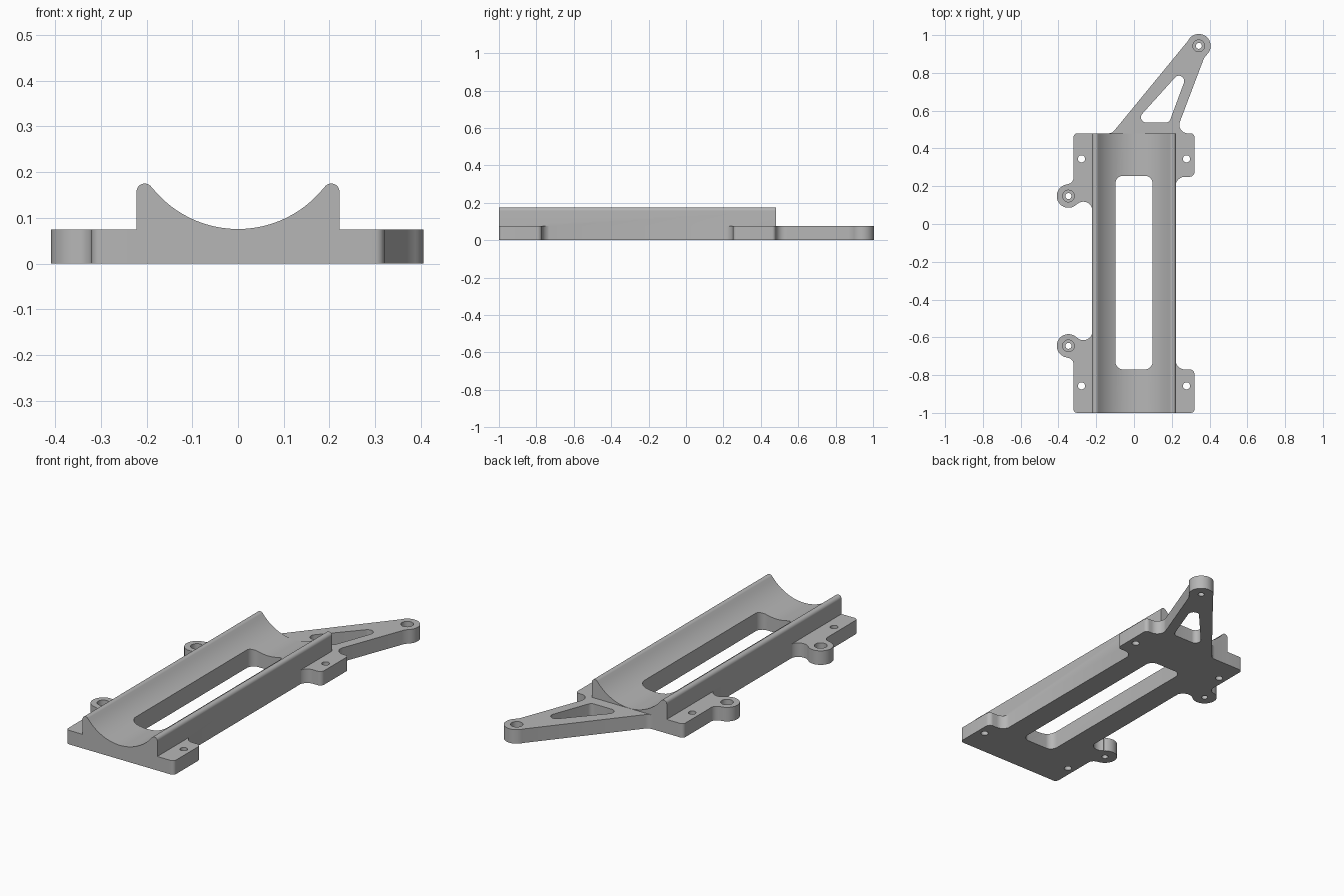
import bpy, bmesh
from math import sin, cos, radians, ceil

cube = bpy.data.objects.get("Cube")
if cube:
    bpy.data.objects.remove(cube, do_unlink=True)

TOP, BACK = 0.075, 0.48

grey = bpy.data.materials.new("plain grey")
grey.use_nodes = True
colour = (0.47, 0.47, 0.47, 1)
grey.diffuse_color = colour
grey.node_tree.nodes["Principled BSDF"].inputs["Base Color"].default_value = colour


def arc(cx, cy, r, start, end, step=9):
    n = max(2, 2 * ceil(abs(end - start) / step / 2))
    angles = [radians(start + (end - start) * i / n) for i in range(n + 1)]
    return [(cx + r * cos(a), cy + r * sin(a)) for a in angles]


def circle(cx, cy, r):
    return arc(cx, cy, r, 0, 360)[:-1]


def prisms(name, outlines, lo, hi, along_y=False):
    """Extrude each closed outline from lo to hi, along z or along y."""
    bm = bmesh.new()
    for pts in outlines:
        verts = [bm.verts.new((a, lo, b) if along_y else (a, b, lo)) for a, b in pts]
        face = bm.faces.new(verts)
        new = bmesh.ops.extrude_face_region(bm, geom=[face])["geom"]
        moved = [v for v in new if isinstance(v, bmesh.types.BMVert)]
        d = hi - lo
        bmesh.ops.translate(bm, verts=moved, vec=(0, d, 0) if along_y else (0, 0, d))
    bmesh.ops.recalc_face_normals(bm, faces=bm.faces)
    mesh = bpy.data.meshes.new(name)
    bm.to_mesh(mesh)
    bm.free()
    mesh.materials.append(grey)
    obj = bpy.data.objects.new(name, mesh)
    bpy.context.collection.objects.link(obj)
    return obj


def combine(target, tool, operation):
    """Apply a boolean and drop the tool."""
    bpy.context.view_layer.objects.active = target
    mod = target.modifiers.new(operation, "BOOLEAN")
    mod.operation, mod.solver, mod.object = operation, "EXACT", tool
    bpy.ops.object.modifier_apply(modifier=mod.name)
    bpy.data.objects.remove(tool, do_unlink=True)


# Base plate with tabs, ears and the rear arm, anticlockwise from front left
ears = [(-0.347, 0.148), (-0.347, -0.645)]
arm_end = (0.343, 0.943)
outline = (
    arc(-0.30, -0.98, 0.02, 180, 270)
    + arc(0.30, -0.98, 0.02, 270, 360)
    + arc(0.295, -0.795, 0.025, 0, 90)
    + arc(0.27, -0.72, 0.05, 270, 180)
    + arc(0.27, 0.20, 0.05, 180, 90)
    + arc(0.295, 0.275, 0.025, 270, 360)
    + arc(0.30, 0.46, 0.02, 0, 90)
    # arm
    + arc(0.285, 0.525, 0.045, 270, 159)
    + [(0.366, 0.866), (0.373, 0.882)]
    + arc(*arm_end, 0.063, -45, 155)
    + arc(-0.135, 0.52, 0.04, -40, -90)
    + arc(-0.30, 0.46, 0.02, 90, 180)
    # rear ear
    + arc(-0.355, 0.246, 0.035, 0, -85)
    + arc(*ears[0], 0.062, 95, 315)
    + arc(-0.268, 0.07, 0.048, 135, 0)
    # front ear
    + arc(-0.268, -0.567, 0.048, 0, -135)
    + arc(*ears[1], 0.062, 45, 265)
    + arc(-0.355, -0.743, 0.035, 85, 0)
)
cradle = prisms("cradle", [outline], 0, TOP)

# Trough with rounded lips
lip = arc(0.204, 0.157, 0.018, 0, 142.2)
half = [(0.222, 0)] + lip
bowl = arc(0, 0.3155, 0.24, -37.8, -142.2, 4)[1:-1]
profile = half + bowl + [(-x, z) for x, z in reversed(half)]
combine(cradle, prisms("trough", [profile], -1, BACK, True), "UNION")

# Long floor slot, triangular arm window and screw holes
slot = (arc(-0.058, 0.215, 0.04, 90, 180) + arc(-0.058, -0.73, 0.04, 180, 270)
        + arc(0.058, -0.73, 0.04, 270, 360) + arc(0.058, 0.215, 0.04, 0, 90))
window = (arc(0.238, 0.757, 0.028, -21, 138) + arc(0.065, 0.565, 0.028, 138, 270)
          + arc(0.168, 0.563, 0.026, 270, 339))
tab_holes = [circle(x, y, 0.019) for x in (-0.278, 0.278) for y in (0.345, -0.857)]
bosses = ears + [arm_end]
through = [slot, window] + tab_holes + [circle(*p, 0.016) for p in bosses]
combine(cradle, prisms("hole_cutter", through, -0.1, 0.3), "DIFFERENCE")
counterbores = [circle(*p, 0.031) for p in bosses]
combine(cradle, prisms("counterbore_cutter", counterbores, 0.04, 0.3), "DIFFERENCE")

bpy.ops.object.select_all(action="DESELECT")
cradle.select_set(True)
bpy.context.view_layer.objects.active = cradle
bpy.ops.object.shade_smooth_by_angle(angle=radians(30))
